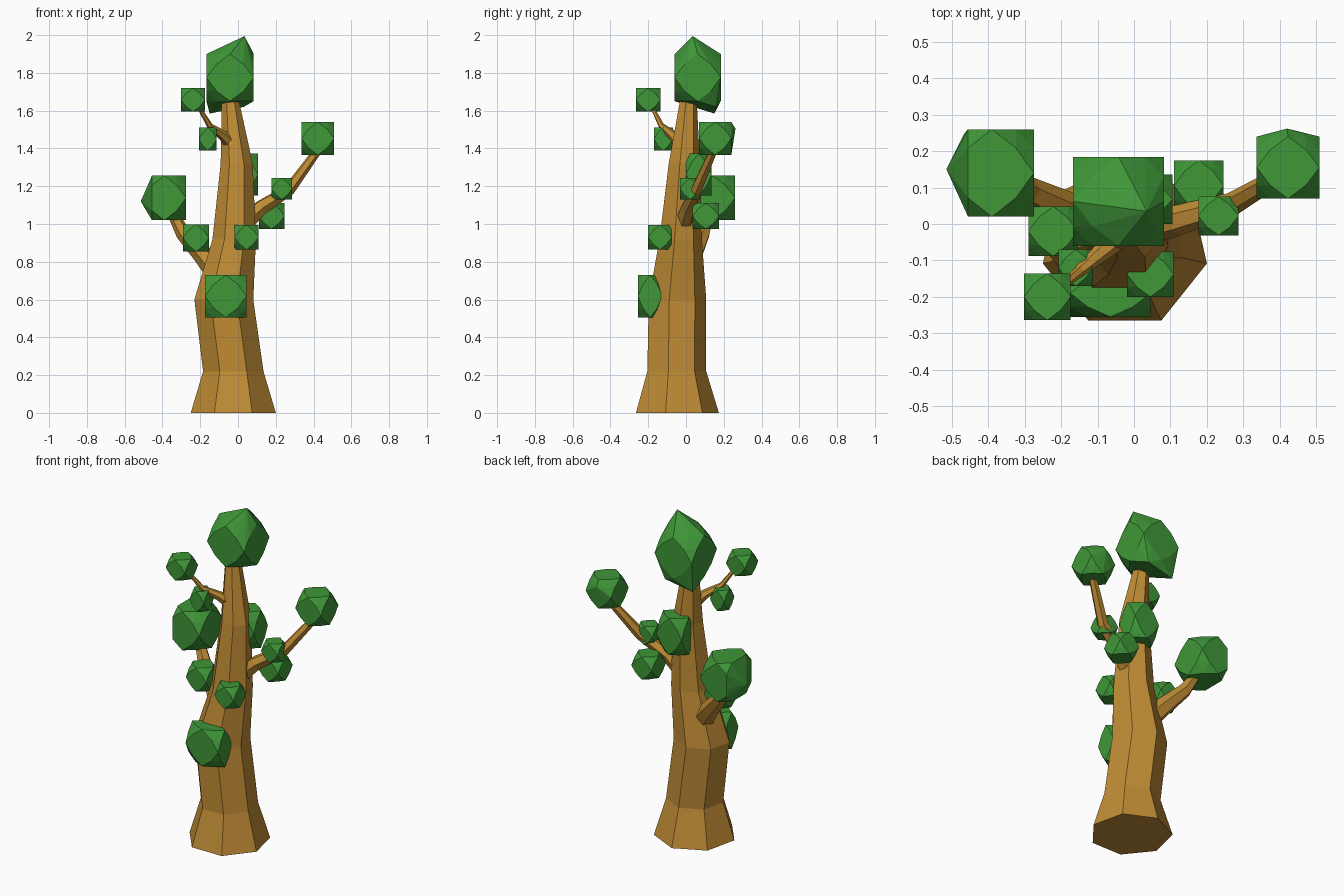
import bpy, bmesh, math
from mathutils import Vector
from itertools import product

if "Cube" in bpy.data.objects:
    bpy.data.objects.remove(bpy.data.objects["Cube"])


def material(name, color):
    m = bpy.data.materials.new(name)
    m.diffuse_color = (*color, 1)
    m.use_nodes = True
    m.node_tree.nodes["Principled BSDF"].inputs["Base Color"].default_value = m.diffuse_color
    return m


BARK = material("bark", (0.52, 0.26, 0.035))
LEAF = material("leaf", (0.05, 0.31, 0.04))


def finish(name, bm, mat):
    bmesh.ops.recalc_face_normals(bm, faces=bm.faces)
    me = bpy.data.meshes.new(name)
    bm.to_mesh(me)
    bm.free()
    me.materials.append(mat)
    bpy.context.collection.objects.link(bpy.data.objects.new(name, me))


def tube(name, path, sides, upright=False):
    """Faceted tube through (x, y, z, corner radius) points."""
    bm = bmesh.new()
    pts = [Vector(p[:3]) for p in path]
    rings = []
    for i, p in enumerate(pts):
        d = pts[min(i + 1, len(pts) - 1)] - pts[max(i - 1, 0)]
        if upright:
            u, v = Vector((1, 0, 0)), Vector((0, 1, 0))
        else:
            u = d.cross(Vector((0, 0, 1))).normalized()
            v = u.cross(d).normalized()
        ring = []
        for k in range(sides):
            a = math.tau * (k + 0.5) / sides - math.pi / 2
            ring.append(bm.verts.new(p + path[i][3] * (u * math.cos(a) + v * math.sin(a))))
        rings.append(ring)
    for a, b in zip(rings, rings[1:]):
        for k in range(sides):
            n = (k + 1) % sides
            bm.faces.new((a[k], a[n], b[n], b[k]))
    bm.faces.new(rings[0])
    bm.faces.new(rings[-1])
    finish(name, bm, BARK)


def clump(name, center, half, extra=(), drop_left=False):
    """Faceted leaf ball: square outline along each axis, cut corners."""
    pts, c = [], .57
    for s, t in product((-1, 1), repeat=2):
        pts += [(s, t, 0), (s, 0, t), (0, s, t)]
        for w in (-1, 1):
            pts += [(s * c, t * c, w), (s * c, w, t * c), (w, s * c, t * c)]
    if drop_left:
        pts = [p for p in pts if p[0] > -.9]
    bm = bmesh.new()
    for p in pts:
        bm.verts.new([o + h * q for o, h, q in zip(center, half, p)])
    for p in extra:
        bm.verts.new(p)
    res = bmesh.ops.convex_hull(bm, input=bm.verts)
    junk = {g for g in res["geom_interior"] + res["geom_unused"]
            if isinstance(g, bmesh.types.BMVert)}
    bmesh.ops.delete(bm, geom=list(junk), context='VERTS')
    bmesh.ops.dissolve_limit(bm, angle_limit=0.02, verts=bm.verts, edges=bm.edges)
    finish(name, bm, LEAF)


# Seven-sided trunk with flared foot
tube("trunk", [(-.025, -.057, 0, .231), (-.025, -.057, .22, .164), (-.075, -.053, .6, .16),
               (-.02, -.034, .92, .118), (-.007, -.013, 1.32, .087),
               (-.04, .01, 1.65, .047), (-.03, .02, 1.75, .03)], 7, True)

# Branches
tube("right_branch", [(.03, -.01, 1.0, .05), (.12, .01, 1.085, .042), (.27, .055, 1.18, .032),
                      (.43, .15, 1.40, .022)], 6)
tube("left_branch", [(-.09, -.02, .72, .065), (-.19, .04, .84, .052), (-.29, .09, .95, .04),
                     (-.36, .13, 1.08, .025)], 6)
tube("upper_branch", [(-.04, -.03, 1.43, .036), (-.08, -.07, 1.47, .027), (-.15, -.13, 1.52, .016),
                      (-.22, -.19, 1.64, .008)], 6)

# Leaf clumps
clump("crown_leaves", (-.042, .062, 1.775), (.125, .122, .125),
      [(.035, .035, 1.995), (-.15, .15, 1.585), (.03, .16, 1.62)])
clump("upper_branch_tip_leaves", (-.238, -.2, 1.657), (.064, .064, .062))
clump("upper_branch_leaves", (-.16, -.12, 1.45), (.047, .05, .062))
clump("right_tip_leaves", (.423, .155, 1.453), (.086, .085, .088), [(.42, .262, 1.505)])
clump("right_upper_leaves", (.232, .022, 1.187), (.055, .053, .056))
clump("right_lower_leaves", (.178, .105, 1.042), (.068, .07, .068))
clump("left_tip_leaves", (-.39, .14, 1.138), (.115, .12, .118),
      [(-.515, .15, 1.12), (-.465, .25, 1.12), (-.46, .22, 1.23),
       (-.46, .09, 1.05), (-.45, .09, 1.21)], True)
clump("left_lower_leaves", (-.222, -.02, .926), (.068, .068, .072))
clump("front_small_leaves", (.045, -.138, .93), (.064, .062, .065))
clump("front_large_leaves", (-.065, -.19, .618), (.11, .065, .112))
clump("back_leaves", (.02, .068, 1.262), (.086, .068, .112))
